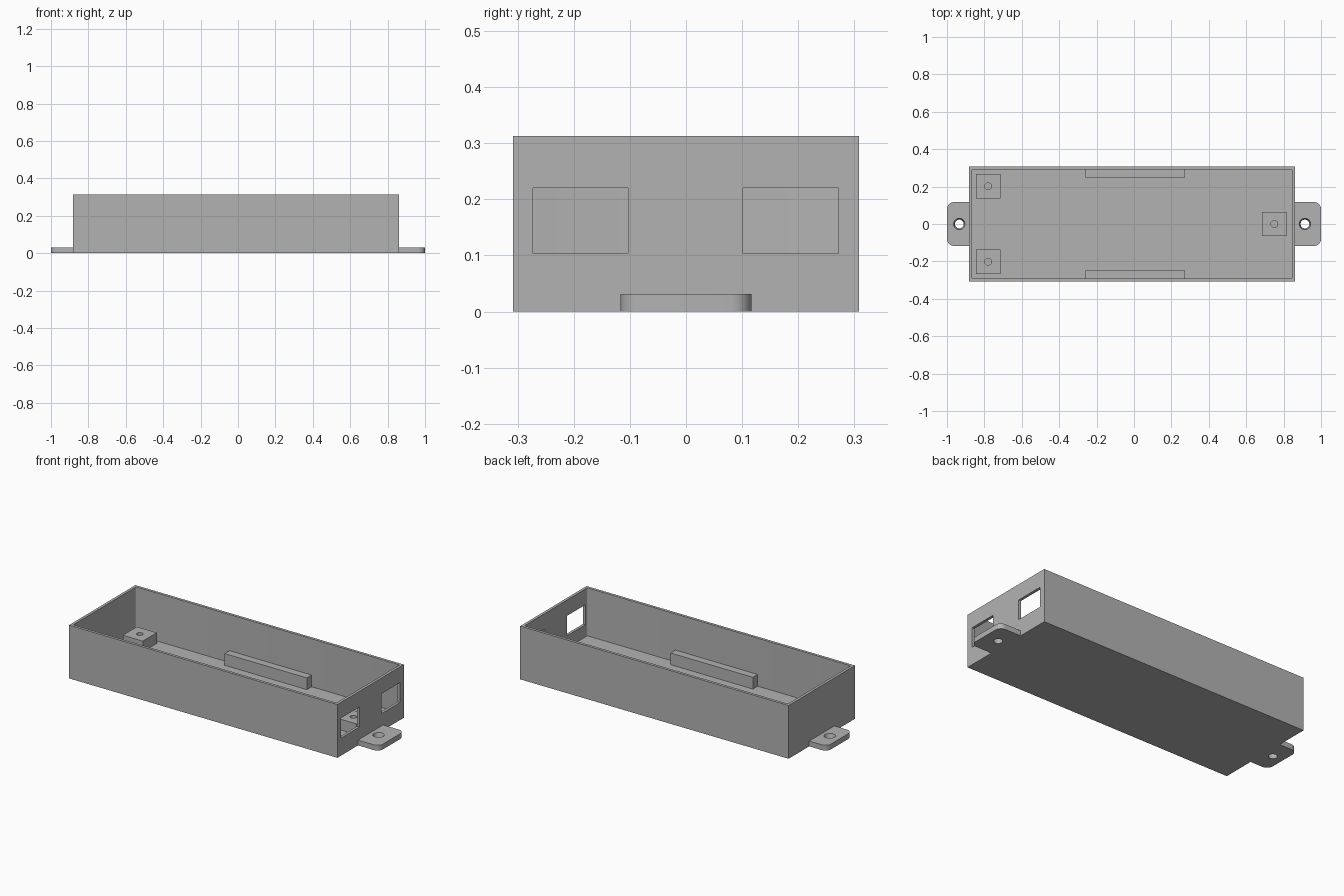
import bpy, bmesh
from math import cos, sin, pi, radians
from mathutils import Matrix

cube = bpy.data.objects.get("Cube")
if cube:
    bpy.data.objects.remove(cube, do_unlink=True)

grey = bpy.data.materials.new("plain grey")
grey.use_nodes = True
colour = (0.45, 0.45, 0.45, 1)
grey.diffuse_color = colour
grey.node_tree.nodes["Principled BSDF"].inputs["Base Color"].default_value = colour

X0, X1, Y, H = -0.883, 0.862, 0.308, 0.313
WALL, FLOOR = 0.016, 0.031


def finish(name, bm):
    bmesh.ops.recalc_face_normals(bm, faces=bm.faces)
    mesh = bpy.data.meshes.new(name)
    bm.to_mesh(mesh)
    bm.free()
    mesh.materials.append(grey)
    ob = bpy.data.objects.new(name, mesh)
    bpy.context.collection.objects.link(ob)
    return ob


def prism(name, outline, z0, z1):
    bm = bmesh.new()
    face = bm.faces.new([bm.verts.new((x, y, z0)) for x, y in outline])
    top = bmesh.ops.extrude_face_region(bm, geom=[face])["geom"]
    bmesh.ops.translate(bm, vec=(0, 0, z1 - z0),
                        verts=[v for v in top if isinstance(v, bmesh.types.BMVert)])
    return finish(name, bm)


def box(name, x0, x1, y0, y1, z0, z1):
    return prism(name, [(x0, y0), (x1, y0), (x1, y1), (x0, y1)], z0, z1)


def rounded(x0, x1, y0, y1, r, steps=8):
    corners = [(x1 - r, y1 - r), (x0 + r, y1 - r), (x0 + r, y0 + r), (x1 - r, y0 + r)]
    return [(cx + r * cos(a), cy + r * sin(a))
            for q, (cx, cy) in enumerate(corners)
            for a in [(q + i / steps) * pi / 2 for i in range(steps + 1)]]


def cone(name, x, y, z0, z1, r0, r1):
    bm = bmesh.new()
    bmesh.ops.create_cone(bm, cap_ends=True, segments=32, radius1=r0, radius2=r1,
                          depth=z1 - z0, matrix=Matrix.Translation((x, y, (z0 + z1) / 2)))
    return finish(name, bm)


def cut(ob, *cutters):
    bpy.context.view_layer.objects.active = ob
    for cutter in cutters:
        mod = ob.modifiers.new("cut", "BOOLEAN")
        mod.operation, mod.solver, mod.object = "DIFFERENCE", "EXACT", cutter
        bpy.ops.object.modifier_apply(modifier=mod.name)
        bpy.data.objects.remove(cutter, do_unlink=True)


def smooth(ob):
    bpy.ops.object.select_all(action="DESELECT")
    ob.select_set(True)
    bpy.context.view_layer.objects.active = ob
    bpy.ops.object.shade_smooth_by_angle(angle=radians(30))


# Open tray with two port windows in the right-hand end
tray = box("tray", X0, X1, -Y, Y, 0, H)
cavity = prism("cavity", rounded(X0 + WALL, X1 - WALL, -Y + WALL, Y - WALL, 0.008, 4), FLOOR, H + 0.1)
windows = [box("window", X1 - 0.05, X1 + 0.05, y0, y0 + 0.17, 0.103, 0.22)
           for y0 in (-0.273, 0.102)]
cut(tray, cavity, *windows)
smooth(tray)

# Screw tabs with rounded outer corners and tapered holes
for side, end, hole in (("left", X1, 0.914), ("right", X0, -0.934)):
    r = 0.037
    if end > 0:
        outline = rounded(end - 0.1, 1, -0.117, 0.117, r)
        trim = box("trim", end - 0.3, end, -0.3, 0.3, -0.1, 0.2)
    else:
        outline = rounded(-1, end + 0.1, -0.117, 0.117, r)
        trim = box("trim", end, end + 0.3, -0.3, 0.3, -0.1, 0.2)
    tab = prism(side + "_screw_tab", outline, 0, FLOOR)
    cut(tab, trim, cone("hole", hole, 0, -0.01, FLOOR + 0.01, 0.021, 0.033))
    smooth(tab)

# Square standoffs with blind screw holes
for name, x, y in (("back_standoff", -0.78, 0.202), ("front_standoff", -0.78, -0.202),
                   ("end_standoff", 0.75, 0)):
    s = 0.065
    pad = box(name, x - s, x + s, y - s, y + s, FLOOR, 0.094)
    cut(pad, cone("hole", x, y, FLOOR + 0.005, 0.12, 0.018, 0.018))
    smooth(pad)

# Ledges on the floor along the long walls
for name, y0, y1 in (("back_ledge", 0.248, Y - WALL), ("front_ledge", WALL - Y, -0.248)):
    box(name, -0.261, 0.274, y0, y1, FLOOR, 0.1)
